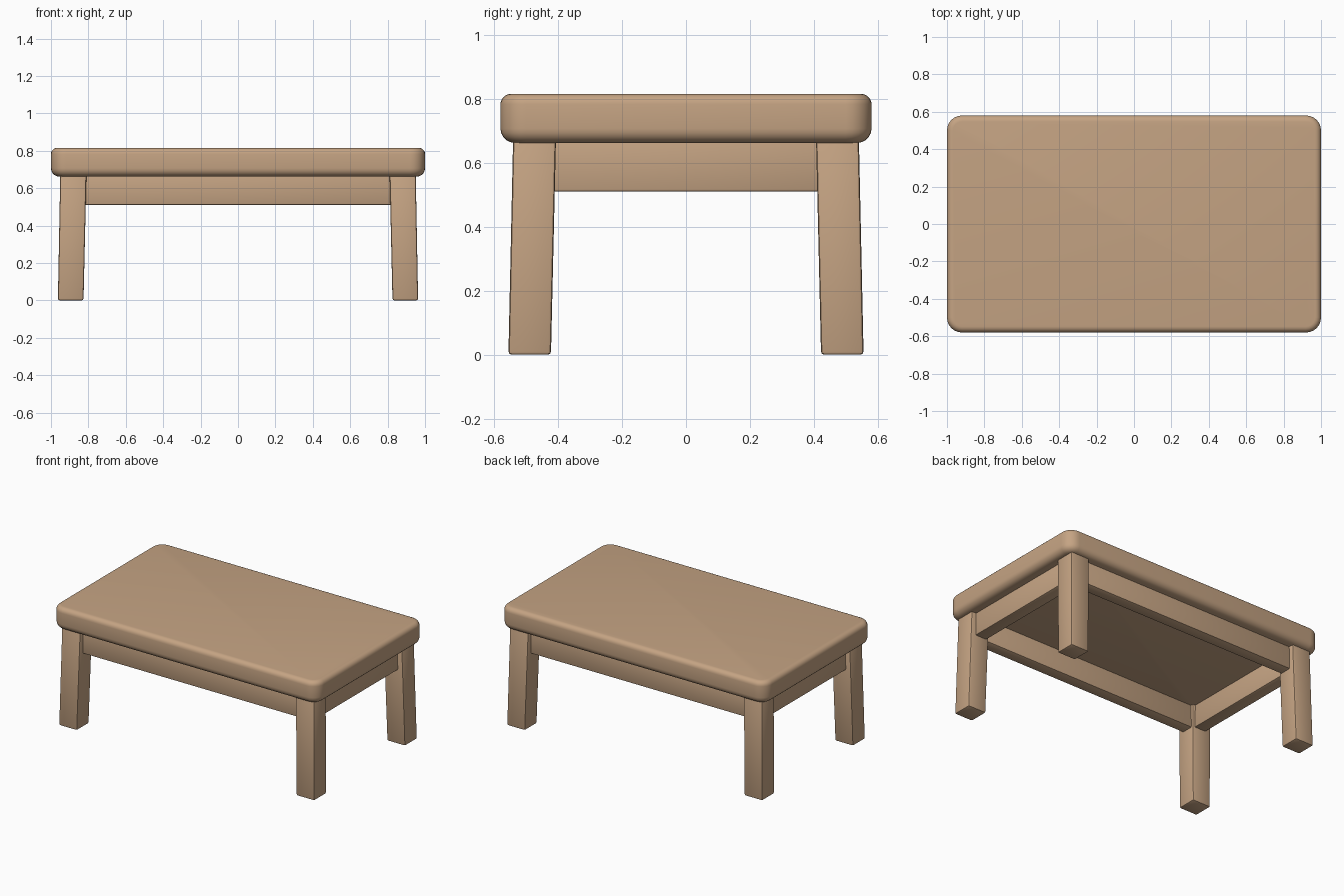
import bpy, bmesh, math

if "Cube" in bpy.data.objects:
    bpy.data.objects.remove(bpy.data.objects["Cube"])

wood = bpy.data.materials.new("tan wood")
wood.diffuse_color = (0.56, 0.37, 0.228, 1)
wood.use_nodes = True
wood.node_tree.nodes["Principled BSDF"].inputs["Base Color"].default_value = wood.diffuse_color


def block(name, low, high, z0, z1, bevel, corner=0.0, segs=3):
    """Block between two rectangles (x0, x1, y0, y1) with rounded edges."""
    bm = bmesh.new()
    rings = []
    for (x0, x1, y0, y1), z in ((low, z0), (high, z1)):
        rings.append([bm.verts.new((x, y, z)) for x, y in
                      ((x0, y0), (x1, y0), (x1, y1), (x0, y1))])
    a, b = rings
    bm.faces.new(a[::-1])
    bm.faces.new(b)
    for i in range(4):
        j = (i + 1) % 4
        bm.faces.new((a[i], a[j], b[j], b[i]))
    bmesh.ops.recalc_face_normals(bm, faces=bm.faces)
    if corner:
        # round the upright corners first, then both rims
        up = [e for e in bm.edges if abs(e.verts[0].co.z - e.verts[1].co.z) > 0.01]
        bmesh.ops.bevel(bm, geom=up, offset=corner, segments=6, profile=0.5, affect='EDGES')
        for z, r in ((z1, bevel), (z0, bevel * 1.4)):
            rim = [e for e in bm.edges if all(abs(v.co.z - z) < 1e-4 for v in e.verts)]
            bmesh.ops.bevel(bm, geom=rim, offset=r, segments=5, profile=0.5, affect='EDGES')
    else:
        bmesh.ops.bevel(bm, geom=bm.edges[:], offset=bevel, segments=segs,
                        profile=0.5, affect='EDGES')
    me = bpy.data.meshes.new(name)
    bm.to_mesh(me)
    bm.free()
    me.materials.append(wood)
    ob = bpy.data.objects.new(name, me)
    bpy.context.collection.objects.link(ob)
    bpy.ops.object.select_all(action='DESELECT')
    ob.select_set(True)
    bpy.context.view_layer.objects.active = ob
    bpy.ops.object.shade_smooth_by_angle(angle=math.radians(35))
    return ob


# thick rounded tabletop
plan = (-1.0, 1.0, -0.58, 0.58)
block("tabletop", plan, plan, 0.662, 0.815, 0.032, corner=0.08)


def span(s, a, b):
    return tuple(sorted((s * a, s * b)))


# four slightly splayed legs
for sx, side in ((-1, "left"), (1, "right")):
    for sy, end in ((-1, "front"), (1, "back")):
        block(f"{end}_{side}_leg",
              span(sx, 0.826, 0.963) + span(sy, 0.422, 0.555),
              span(sx, 0.81, 0.95) + span(sy, 0.406, 0.54),
              0.0, 0.69, 0.01, segs=2)

# aprons between the legs, set back from the leg faces
for s, end in ((-1, "front"), (1, "back")):
    r = (-0.85, 0.85) + span(s, 0.425, 0.508)
    block(f"{end}_apron", r, r, 0.51, 0.69, 0.008, segs=2)
for s, side in ((-1, "left"), (1, "right")):
    r = span(s, 0.83, 0.917) + (-0.45, 0.45)
    block(f"{side}_apron", r, r, 0.51, 0.69, 0.008, segs=2)
